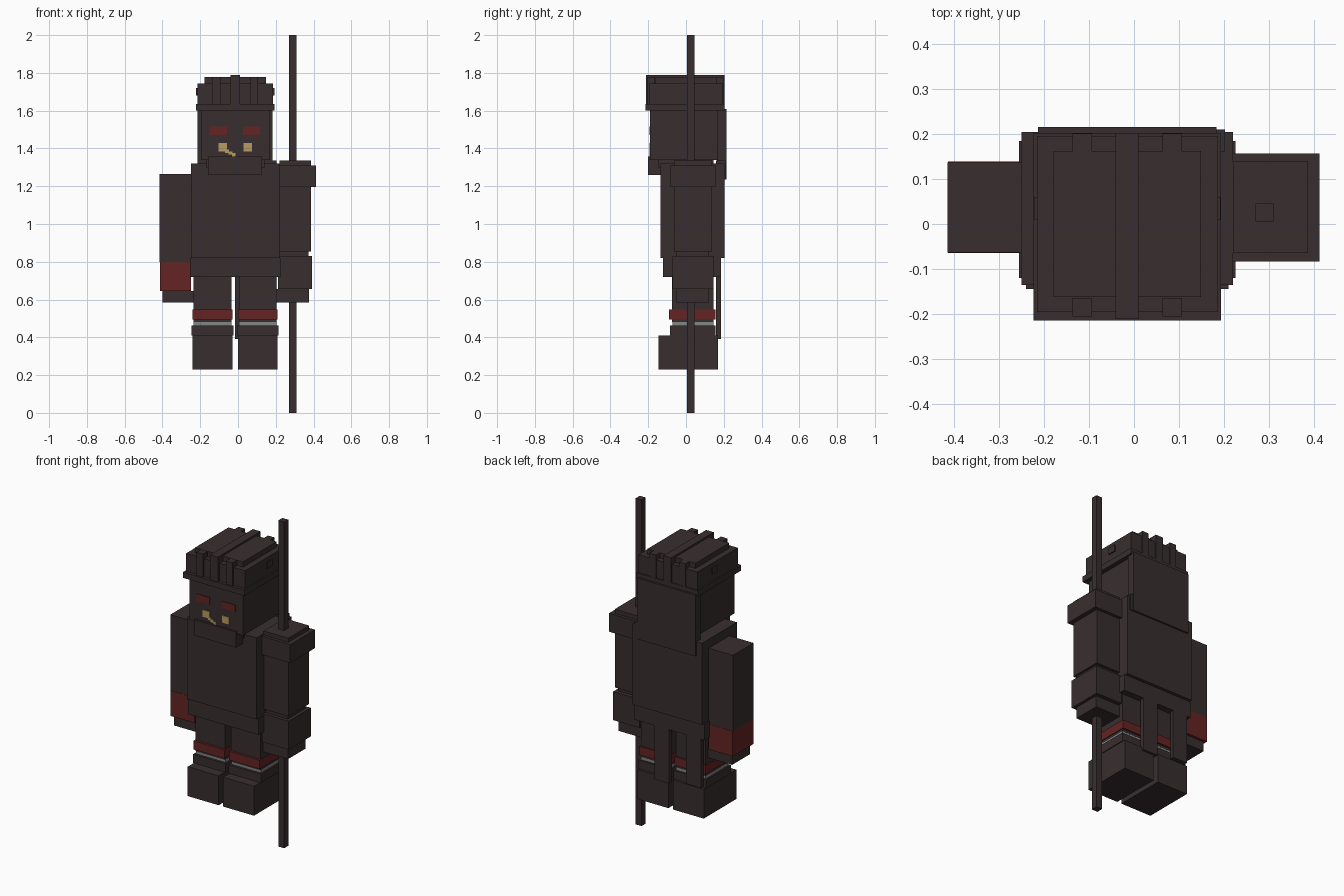
import bpy
import bmesh

cube = bpy.data.objects.get("Cube")
if cube:
    bpy.data.objects.remove(cube, do_unlink=True)


def material(name, red, green, blue):
    result = bpy.data.materials.new(name)
    result.use_nodes = True
    color = (red, green, blue, 1)
    result.diffuse_color = color
    shader = result.node_tree.nodes["Principled BSDF"]
    shader.inputs["Base Color"].default_value = color
    return result


DARK = material("dark_brown", red=.04, green=.027, blue=.028)
RED = material("deep_red", red=.13, green=.017, blue=.017)
GOLD = material("pale_gold", red=.48, green=.33, blue=.12)
GREY = material("ash_grey", red=.22, green=.24, blue=.23)

# The figure stands slightly off the centre, because of the staff
MIDDLE = -.015
SIDES = {"right": -1, "left": 1}


def block(name, width, depth, bottom, height, x=0, y=0, paint=DARK):
    """Box standing on bottom, with x measured from the figure's middle.
    Returns the height of its top, so that the next part can stand on it."""
    mesh = bpy.data.meshes.new(name)
    shape = bmesh.new()
    bmesh.ops.create_cube(shape, size=1)
    bmesh.ops.scale(shape, vec=(width, depth, height), verts=shape.verts)
    shape.to_mesh(mesh)
    shape.free()
    mesh.materials.append(paint)
    part = bpy.data.objects.new(name, mesh)
    part.location = (MIDDLE + x, y, bottom + height / 2)
    bpy.context.collection.objects.link(part)
    return bottom + height


def pair(name, x, **sizes):
    """The same block on both sides of the figure."""
    for side, sign in SIDES.items():
        top = block(side + "_" + name, x=sign * x, **sizes)
    return top


# Legs, each stacked from the sole up
leg = .12
top = pair("boot", leg, width=.21, depth=.315, bottom=.23, height=.18, y=.013)
top = pair("boot_cuff", leg, width=.22, depth=.24, bottom=top, height=.053, y=.035)
top = pair("shin", leg, width=.2, depth=.215, bottom=top, height=.017, y=.037, paint=GREY)
pair("leg_band", leg, width=.21, depth=.245, bottom=top + .015, height=.053, y=.033, paint=RED)
hip = pair("thigh", leg, width=.2, depth=.22, bottom=top, height=.24, y=.035)

# Torso, belt and the two strips hanging behind
waist = block("belt", width=.48, depth=.305, bottom=hip, height=.1, y=.032)
block("torso", width=.47, depth=.34, bottom=waist, height=.5, y=.034)
for name, x, length in (("long", .05, .34), ("short", -.165, .31)):
    block(name + "_back_strip", width=.1, depth=.025, bottom=.73 - length, height=length, x=x, y=.172)

# Right arm, stacked from the hand up
arm = -.316
top = block("right_hand", width=.165, depth=.175, bottom=.585, height=.06, x=arm + .013, y=.037)
top = block("right_cuff", width=.165, depth=.203, bottom=top, height=.155, x=arm, y=.037, paint=RED)
block("right_sleeve", width=.167, depth=.2, bottom=top, height=.465, x=arm, y=.037)

# Left arm with forearm guard and shoulder pad
arm = .318
wrist = block("left_hand", width=.17, depth=.17, bottom=.585, height=.07, x=arm - .013, y=.035)
top = block("left_forearm_guard", width=.18, depth=.215, bottom=wrist, height=.175, x=arm, y=.037)
elbow = block("left_elbow", width=.16, depth=.17, bottom=top, height=.025, x=arm - .01, y=.035)
block("left_sleeve", width=.167, depth=.203, bottom=elbow, height=.48, x=arm, y=.037)
block("left_shoulder_pad", width=.193, depth=.24, bottom=1.197, height=.113, x=arm + .013, y=.037)

# Staff
block("staff", width=.04, depth=.04, bottom=0, height=2, x=.29 - MIDDLE, y=.025)

# Neck, collar and head
chin = block("neck", width=.31, depth=.29, bottom=1.3, height=.04)
block("collar", width=.285, depth=.07, bottom=1.26, height=.097, y=-.167)
brim = block("head", width=.363, depth=.36, bottom=chin, height=.26, y=-.01)
block("neck_flap", width=.397, depth=.05, bottom=1.235, height=.375, y=.19)
block("flap_clasp", width=.055, depth=.05, bottom=1.235, height=.1, x=.19, y=.185)

# Face plates
face = -.191
pair("brow", .087, width=.09, depth=.006, bottom=1.472, height=.043, y=face, paint=RED)
pair("eye", .066, width=.046, depth=.006, bottom=1.385, height=.043, y=face, paint=GOLD)
for step in range(3):
    block("cheek_scar", width=.02, depth=.006, bottom=1.376 - step * .009, height=.018,
          x=step * .018 - .043, y=face, paint=GOLD)

# Hat, stacked from the brim up, with a stud on each side
crown = block("hat_brim", width=.417, depth=.417, bottom=brim, height=.035, y=-.006)
top = block("hat_crown", width=.4, depth=.39, bottom=crown, height=.11)
block("hat_top", width=.327, depth=.325, bottom=top, height=.032)
pair("hat_stud", .2, width=.014, depth=.05, bottom=1.68, height=.04, y=.035)

# Hat ridges: one over the middle, short ones at front and back
block("center_ridge", width=.052, depth=.413, bottom=crown, height=.153, y=-.004)
for end, y in (("front", -.185), ("back", .18)):
    pair(end + "_ridge", .1, width=.044, depth=.042, bottom=crown, height=.142, y=y)
